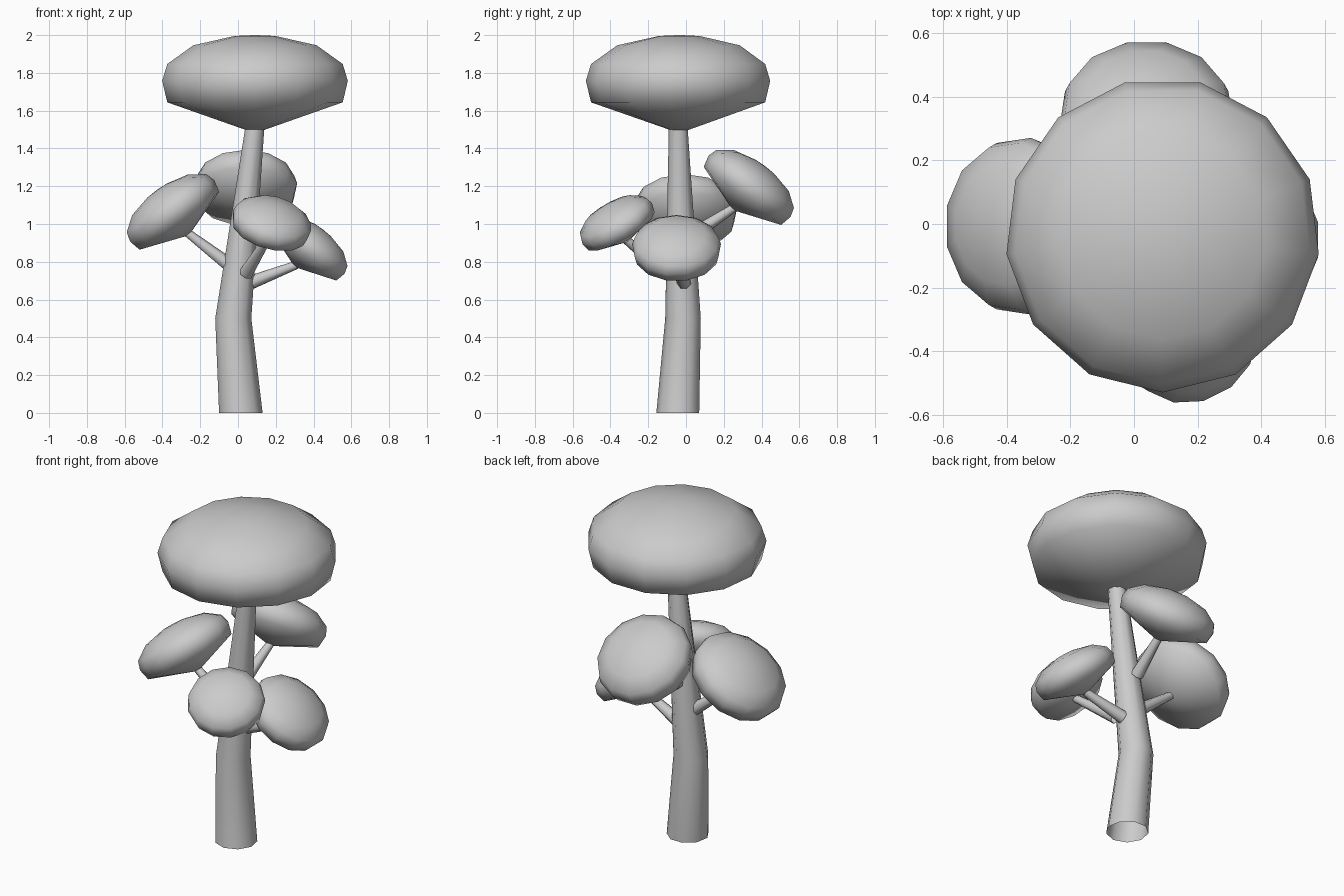
import bpy
import bmesh
import math
from mathutils import Vector

cube = bpy.data.objects.get("Cube")
if cube:
    bpy.data.objects.remove(cube, do_unlink=True)

grey = bpy.data.materials.new("plain_grey")
grey.use_nodes = True
GREY = (0.6, 0.6, 0.6, 1)
grey.diffuse_color = GREY
grey.node_tree.nodes["Principled BSDF"].inputs["Base Color"].default_value = GREY


def finish(name, bm):
    bmesh.ops.recalc_face_normals(bm, faces=bm.faces)
    for face in bm.faces:
        face.smooth = True
    mesh = bpy.data.meshes.new(name)
    bm.to_mesh(mesh)
    bm.free()
    mesh.materials.append(grey)
    obj = bpy.data.objects.new(name, mesh)
    bpy.context.collection.objects.link(obj)
    return obj


def ring(bm, centre, radius, sides, turn):
    """Ring of vertices around centre, lying in the plane turned from level by turn."""
    verts = []
    for i in range(sides):
        a = math.tau * i / sides + math.pi / 2
        offset = Vector((math.cos(a), math.sin(a), 0)) * radius
        verts.append(bm.verts.new(Vector(centre) + turn @ offset))
    return verts


def bridge(bm, low, high):
    n = len(low)
    for i in range(n):
        j = (i + 1) % n
        bm.faces.new((low[i], low[j], high[j], high[i]))


def tube(name, stations, sides, axis):
    """Open tapered tube through (centre, radius) stations."""
    bm = bmesh.new()
    turn = Vector(axis).to_track_quat("Z", "Y")
    rings = [ring(bm, c, r, sides, turn) for c, r in stations]
    for low, high in zip(rings, rings[1:]):
        bridge(bm, low, high)
    return finish(name, bm)


# Crown outline as (radius, height), for a crown of radius 1
PROFILE = [(0.945, -0.22), (1, 0.01), (0.945, 0.19), (0.665, 0.39), (0.22, 0.49)]
TIP, TOP = -0.55, 0.5


def crown(name, centre, radius, axis):
    """Flattened dome with a conical underside, tilted to follow axis."""
    bm = bmesh.new()
    turn = Vector(axis).to_track_quat("Z", "Y")
    centre = Vector(centre)

    def lift(height):
        return centre + turn @ Vector((0, 0, height * radius))

    rings = [ring(bm, lift(h), r * radius, 13, turn) for r, h in PROFILE]
    for low, high in zip(rings, rings[1:]):
        bridge(bm, low, high)
    for edge, height in ((rings[0], TIP), (rings[-1], TOP)):
        pole = bm.verts.new(lift(height))
        for i in range(13):
            bm.faces.new((edge[i], edge[(i + 1) % 13], pole))
    finish(name, bm)
    return lift(TIP * 0.9)


# Bent trunk with an open base
tube("trunk", [((0.015, -0.04, 0), 0.117),
               ((-0.025, -0.013, 0.5), 0.097),
               ((0.09, -0.04, 1.52), 0.051)], 9, (0, 0, 1))

# Main crown
crown("top_crown", (0.09, -0.035, 1.753), 0.495, (0, 0, 1))

# Side crowns: name, centre, radius, facing, where the branch leaves the trunk
SIDES = [
    ("right", (-0.35, -0.007, 1.065), 0.28, (-0.59, 0, 0.81), (-0.05, -0.015, 0.785)),
    ("left", (0.38, -0.05, 0.875), 0.237, (0.61, 0, 0.79), (0.07, -0.01, 0.69)),
    ("back", (0.04, 0.338, 1.195), 0.275, (0, 0.6, 0.8), (0.02, 0.05, 0.95)),
    ("front", (0.178, -0.367, 1.005), 0.215, (0.24, -0.48, 0.84), (0.045, -0.1, 0.74)),
]
for side, centre, radius, axis, base in SIDES:
    end = crown(side + "_crown", centre, radius, axis)
    tube(side + "_branch", [(base, 0.038), (end, 0.023)], 7, end - Vector(base))
